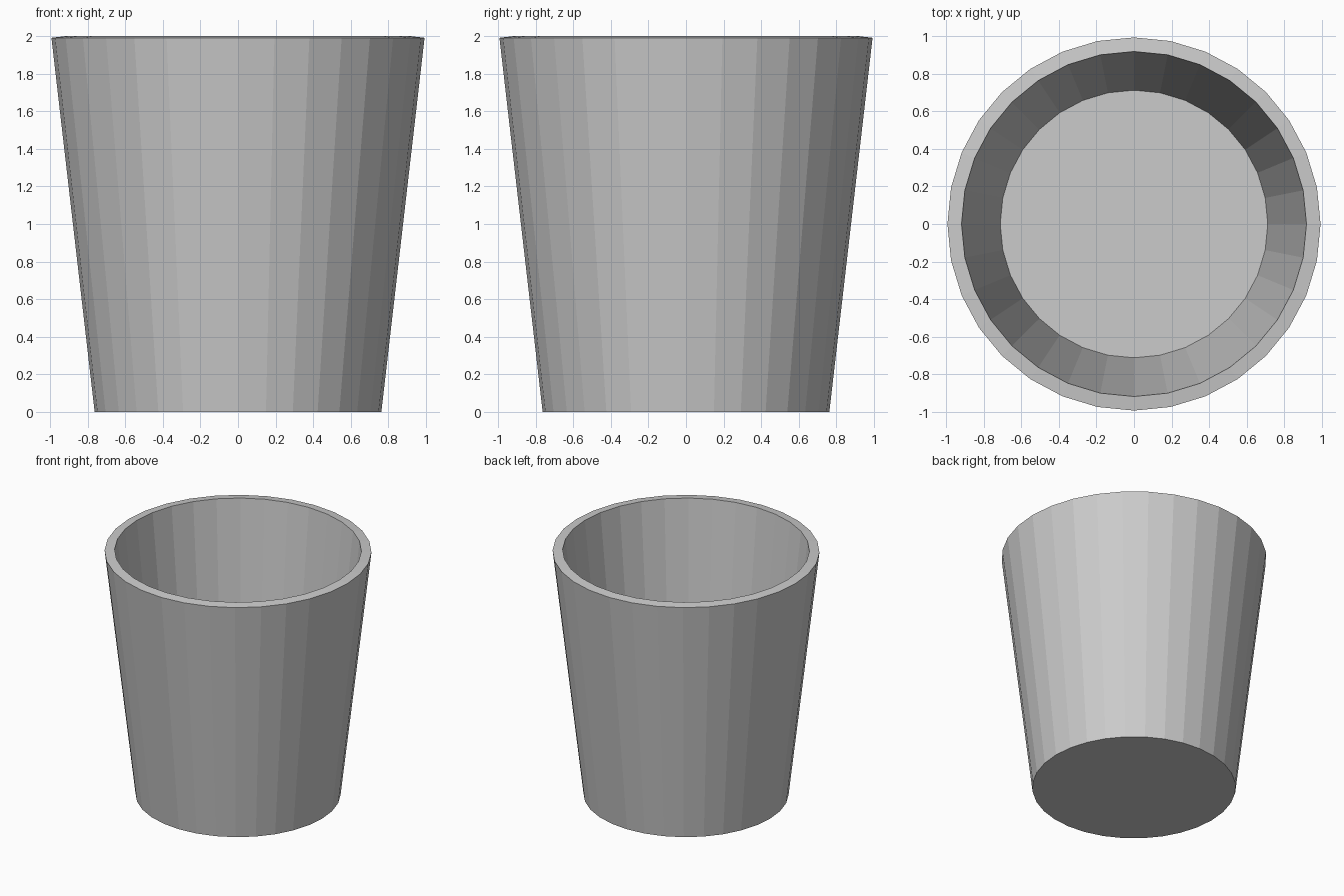
import bpy, bmesh
from math import cos, sin, tau

if "Cube" in bpy.data.objects:
    bpy.data.objects.remove(bpy.data.objects["Cube"])

SIDES = 32
# (radius, height): outer base, outer rim, inner rim, inner floor
PROFILE = [(0.763, 0.0), (0.993, 1.991), (0.918, 2.0), (0.712, 0.055)]

bm = bmesh.new()
rings = [[bm.verts.new((r * cos(tau * i / SIDES), r * sin(tau * i / SIDES), z))
          for i in range(SIDES)] for r, z in PROFILE]

# Outer wall, rim and inner wall
for a, b in zip(rings, rings[1:]):
    for i in range(SIDES):
        j = (i + 1) % SIDES
        bm.faces.new((a[i], a[j], b[j], b[i]))

# Underside and inner floor
bm.faces.new(rings[0][::-1])
bm.faces.new(rings[-1])
bmesh.ops.recalc_face_normals(bm, faces=bm.faces)

mesh = bpy.data.meshes.new("cup")
bm.to_mesh(mesh)
bm.free()
bpy.context.collection.objects.link(bpy.data.objects.new("cup", mesh))
